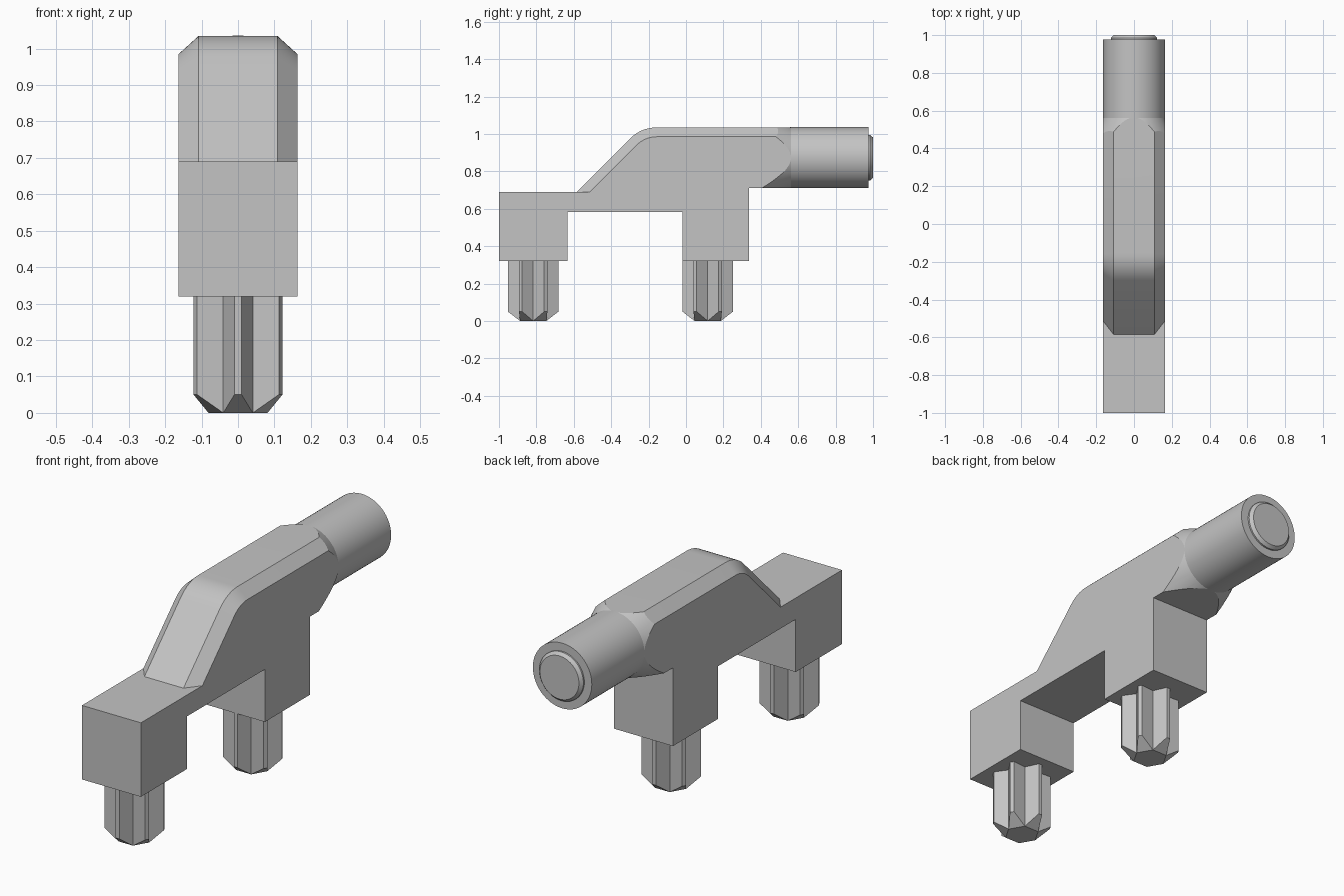
import bpy, bmesh, math

if "Cube" in bpy.data.objects:
    bpy.data.objects.remove(bpy.data.objects["Cube"])

AXIS_Z = 0.873      # height of the tube axis
HALF = 0.163        # half width of the body and tube radius
grey = bpy.data.materials.new("light_grey")
grey.diffuse_color = (0.55, 0.55, 0.55, 1)
grey.use_nodes = True
grey.node_tree.nodes["Principled BSDF"].inputs["Base Color"].default_value = grey.diffuse_color


def make(name, bm):
    bmesh.ops.recalc_face_normals(bm, faces=bm.faces[:])
    me = bpy.data.meshes.new(name)
    bm.to_mesh(me)
    bm.free()
    ob = bpy.data.objects.new(name, me)
    bpy.context.collection.objects.link(ob)
    me.materials.append(grey)
    return ob


def bridge(bm, a, b):
    n = len(a)
    for i in range(n):
        j = (i + 1) % n
        bm.faces.new((a[i], a[j], b[j], b[i]))


def activate(ob):
    bpy.ops.object.select_all(action='DESELECT')
    ob.select_set(True)
    bpy.context.view_layer.objects.active = ob


def smooth(ob):
    activate(ob)
    bpy.ops.object.shade_smooth_by_angle(angle=math.radians(20))


def lathe(name, profile, closed=False, seg=64):
    """Revolve (radius, y) points around the tube axis."""
    bm = bmesh.new()
    rings = []
    for r, y in profile:
        rings.append([bm.verts.new((r * math.cos(2 * math.pi * i / seg), y,
                                    AXIS_Z + r * math.sin(2 * math.pi * i / seg)))
                      for i in range(seg)])
    for a, b in zip(rings, rings[1:]):
        bridge(bm, a, b)
    if closed:
        bridge(bm, rings[-1], rings[0])
    else:
        bm.faces.new(rings[-1])
    return make(name, bm)


def side_profile(off):
    """Side outline (y, z); the raised roof is lowered by off."""
    pts = [(-1, .69), (-1, .32), (-.634, .32), (-.634, .583), (-.02, .583),
           (-.02, .32), (.336, .32), (.336, .711), (.565, .711),
           (.565, 1.035 - off)]
    for i in range(9):
        a = math.radians(90 + 45 * i / 8)
        pts.append((-.157 + (.2 - off) * math.cos(a),
                    .835 + (.2 - off) * math.sin(a)))
    pts.append((-.585 + off * math.sqrt(2), .69))
    return pts


# Body: arched beam with two feet and a chamfered roof
bm = bmesh.new()
rings = [[bm.verts.new((x, y, z)) for y, z in side_profile(off)]
         for x, off in ((-HALF, .05), (-.108, 0), (.108, 0), (HALF, .05))]
for a, b in zip(rings, rings[1:]):
    bridge(bm, a, b)
bm.faces.new(rings[0])
bm.faces.new(rings[-1])
bmesh.ops.dissolve_limit(bm, angle_limit=math.radians(0.5),
                         verts=bm.verts[:], edges=bm.edges[:])
body = make("body", bm)

# Conical taper from the body into the tube
cutter = lathe("taper_cutter", [(.2583, .34), (.1594, .57), (.4, .57), (.4, .34)],
               closed=True)
cutter.hide_render = True
mod = body.modifiers.new("taper", 'BOOLEAN')
mod.operation = 'DIFFERENCE'
mod.solver = 'EXACT'
mod.object = cutter
activate(body)
bpy.ops.object.modifier_apply(modifier="taper")
bpy.data.objects.remove(cutter)
smooth(body)

# Rear tube with its raised end disc
tube = lathe("tube", [(HALF, .555), (HALF, .977), (.122, .977), (.122, .985), (.108, 1)])
smooth(tube)


# Six-ribbed pegs with pointed lower ends
def peg(name, cy):
    bm = bmesh.new()
    top, low, valleys, tips = [], [], [], []
    for k in range(6):
        a = math.radians(-90 + 60 * k)
        c, s = math.cos(a), math.sin(a)
        pair = []
        for t in (-.01, .01):                       # blunt rib tip
            x, y = .135 * c - t * s, cy + .135 * s + t * c
            top.append(bm.verts.new((x, y, .32)))
            low.append(bm.verts.new((x, y, .05)))
            pair.append(low[-1])
        tips.append(pair)
        b = a + math.radians(30)                    # valley between ribs
        x, y = .081 * math.cos(b), cy + .081 * math.sin(b)
        top.append(bm.verts.new((x, y, .32)))
        low.append(bm.verts.new((x, y, 0)))
        valleys.append(low[-1])
    bridge(bm, low, top)
    for k in range(6):                              # sloped rib ends
        bm.faces.new((valleys[k - 1], valleys[k], tips[k][1], tips[k][0]))
    bm.faces.new(valleys)
    return make(name, bm)


peg("front_peg", -.817)
peg("rear_peg", .116)
